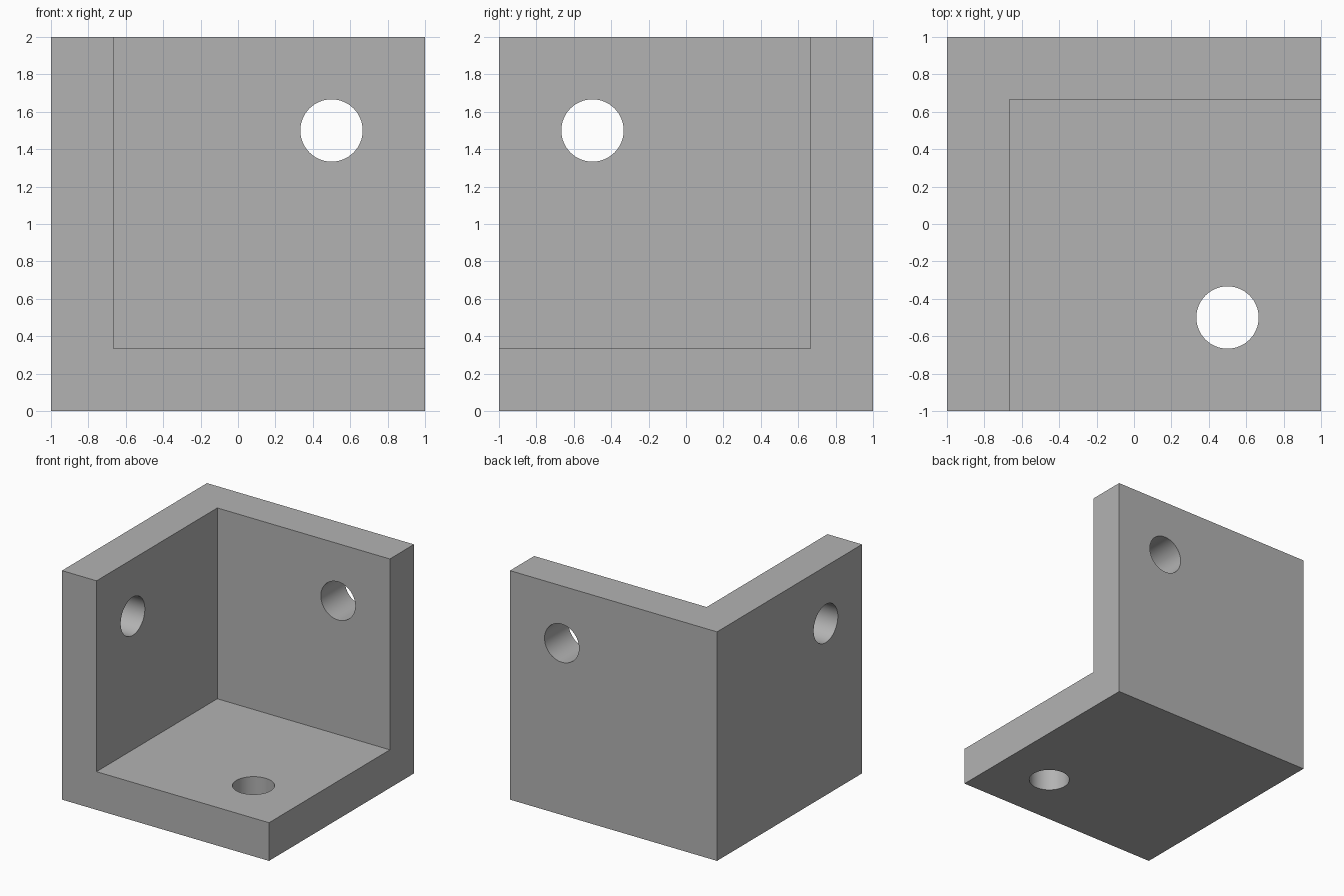
import bpy
from math import radians

old = bpy.data.objects.get("Cube")
if old:
    bpy.data.objects.remove(old, do_unlink=True)

WALL = 1 / 3          # plate thickness
HOLE_RADIUS = 1 / 6
HOLE = (0.5, -0.5, 1.5)

grey = bpy.data.materials.new("plain_grey")
grey.use_nodes = True
colour = (0.45, 0.45, 0.45, 1)
grey.diffuse_color = colour
grey.node_tree.nodes["Principled BSDF"].inputs["Base Color"].default_value = colour


def box(name, low, high):
    centre = [(a + b) / 2 for a, b in zip(low, high)]
    bpy.ops.mesh.primitive_cube_add(size=1, location=centre)
    obj = bpy.context.object
    obj.name = name
    obj.scale = [b - a for a, b in zip(low, high)]
    bpy.ops.object.transform_apply(location=True, rotation=True, scale=True)
    return obj


def cut(target, cutter):
    cutter.hide_render = True
    mod = target.modifiers.new("cut", "BOOLEAN")
    mod.operation = "DIFFERENCE"
    mod.solver = "EXACT"
    mod.object = cutter
    bpy.context.view_layer.objects.active = target
    bpy.ops.object.modifier_apply(modifier=mod.name)
    bpy.data.objects.remove(cutter, do_unlink=True)


# Solid block with an open corner leaves three joined plates
bracket = box("corner_bracket", (-1, -1, 0), (1, 1, 2))
bracket.data.materials.append(grey)
cut(bracket, box("corner_space", (WALL - 1, -2, WALL), (2, 1 - WALL, 3)))

# One screw hole through each plate, along x, y and z
quarter = radians(90)
for axis, turn in enumerate([(0, quarter, 0), (quarter, 0, 0), (0, 0, 0)]):
    place = list(HOLE)
    place[axis] = (-1, 1, 0)[axis]
    bpy.ops.mesh.primitive_cylinder_add(vertices=64, radius=HOLE_RADIUS,
                                        depth=1, location=place, rotation=turn)
    cut(bracket, bpy.context.object)

# Smooth hole walls, crisp plate edges
bpy.ops.object.select_all(action="DESELECT")
bracket.select_set(True)
bpy.context.view_layer.objects.active = bracket
bpy.ops.object.shade_smooth_by_angle(angle=radians(30))
